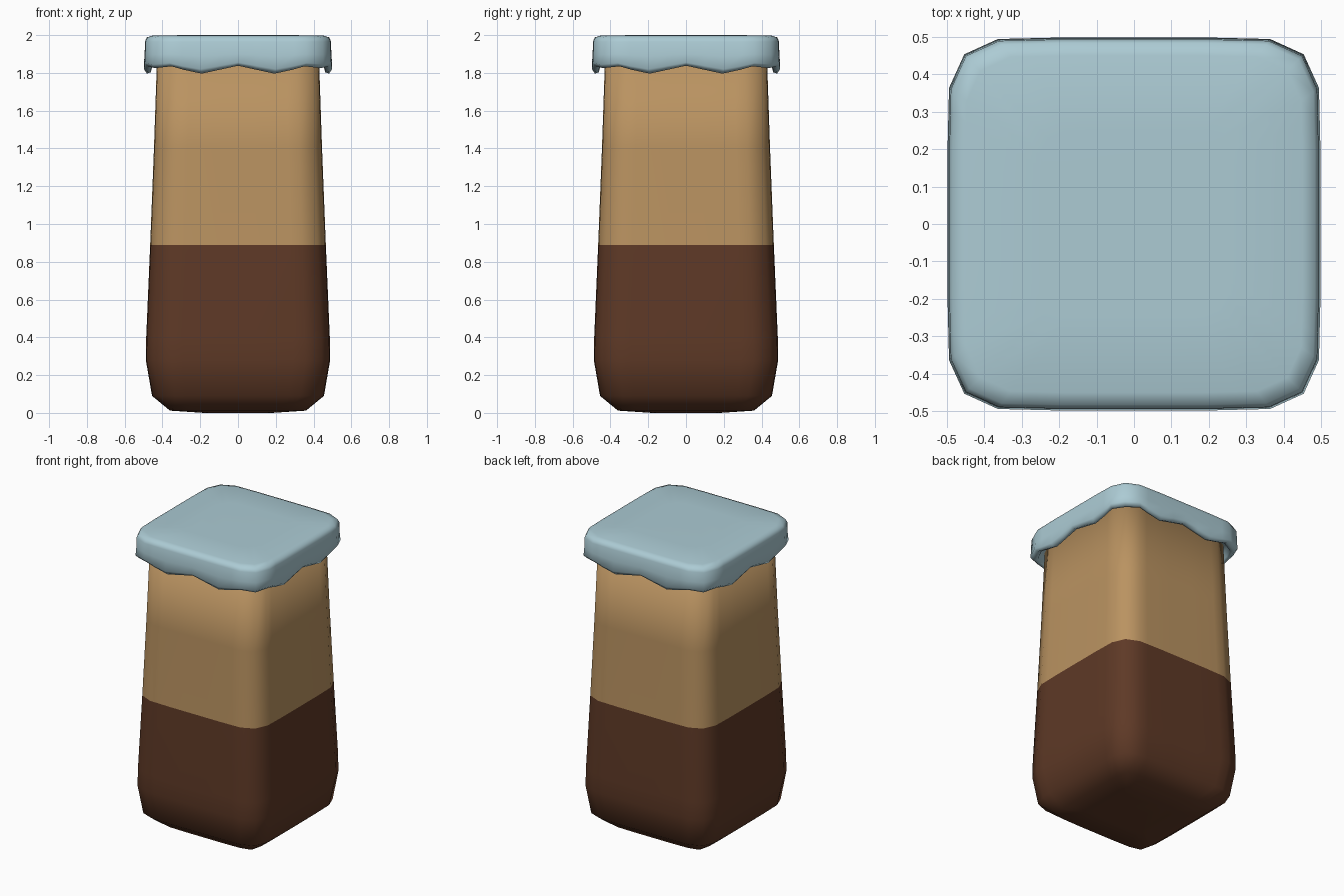
import bpy, bmesh, math

if "Cube" in bpy.data.objects:
    bpy.data.objects.remove(bpy.data.objects["Cube"])


def material(name, rgb):
    m = bpy.data.materials.new(name)
    lin = [((c / 255 + 0.055) / 1.055) ** 2.4 for c in rgb]
    m.diffuse_color = (*lin, 1)
    m.use_nodes = True
    m.node_tree.nodes["Principled BSDF"].inputs["Base Color"].default_value = m.diffuse_color
    return m


tan = material("tan body", (186, 147, 97))
brown = material("dark brown", (94, 57, 38))
blue = material("pale blue", (172, 203, 212))

# One side of the rounded square: (along, out) as fractions of the half width
SIDE = [(-0.91, 0.91), (-0.73, 0.992), (-0.6, 0.995), (-0.4, 1), (-0.2, 1), (0, 1),
        (0.2, 1), (0.4, 1), (0.6, 0.995), (0.73, 0.992)]


def ring(bm, w, z, wave=0.0, sharp=0.0):
    """Rounded-square ring; wave scallops its height, sharp squares its corners."""
    verts = []
    for q in range(4):
        a = q * math.pi / 2
        for i, (u, v) in enumerate(SIDE):
            if i == 0:
                u, v = u - sharp, v + sharp
            x, y = u * w, -v * w
            dz = 0.5 * wave * (math.cos(2 * math.pi * u / 0.8) - 1)
            if i == 0:
                dz = -0.3 * wave
            verts.append(bm.verts.new((x * math.cos(a) - y * math.sin(a),
                                       x * math.sin(a) + y * math.cos(a), z + dz)))
    return verts


def loft(name, rings, mats, split=None):
    bm = bmesh.new()
    loops = [ring(bm, *r) for r in rings]
    n = len(loops[0])
    for a, b in zip(loops, loops[1:]):
        for i in range(n):
            bm.faces.new((a[i], a[(i + 1) % n], b[(i + 1) % n], b[i]))
    bm.faces.new(loops[0][::-1])
    bm.faces.new(loops[-1])
    bmesh.ops.recalc_face_normals(bm, faces=bm.faces[:])
    for f in bm.faces:
        f.smooth = True
        if split is not None:
            f.material_index = int(f.calc_center_median().z < split)
    me = bpy.data.meshes.new(name)
    bm.to_mesh(me)
    bm.free()
    for m in mats:
        me.materials.append(m)
    ob = bpy.data.objects.new(name, me)
    bpy.context.collection.objects.link(ob)
    return ob


# Tapered body, dark lower half
loft("body", [(0.18, 0.0), (0.36, 0.012, 0, 0.03), (0.455, 0.09, 0, 0.01), (0.488, 0.28),
              (0.486, 0.4), (0.465, 0.89), (0.445, 1.4), (0.428, 1.9)],
     [tan, brown], 0.89)

# Cap with scalloped hanging edge: underside, lip, outer wall, top
loft("lid", [(0.40, 1.885), (0.45, 1.87, 0.02), (0.462, 1.843, 0.04), (0.482, 1.838, 0.042),
             (0.498, 1.855, 0.035), (0.494, 1.90, 0.012), (0.493, 1.965), (0.483, 1.988),
             (0.45, 1.998), (0.25, 2.0)],
     [blue])
